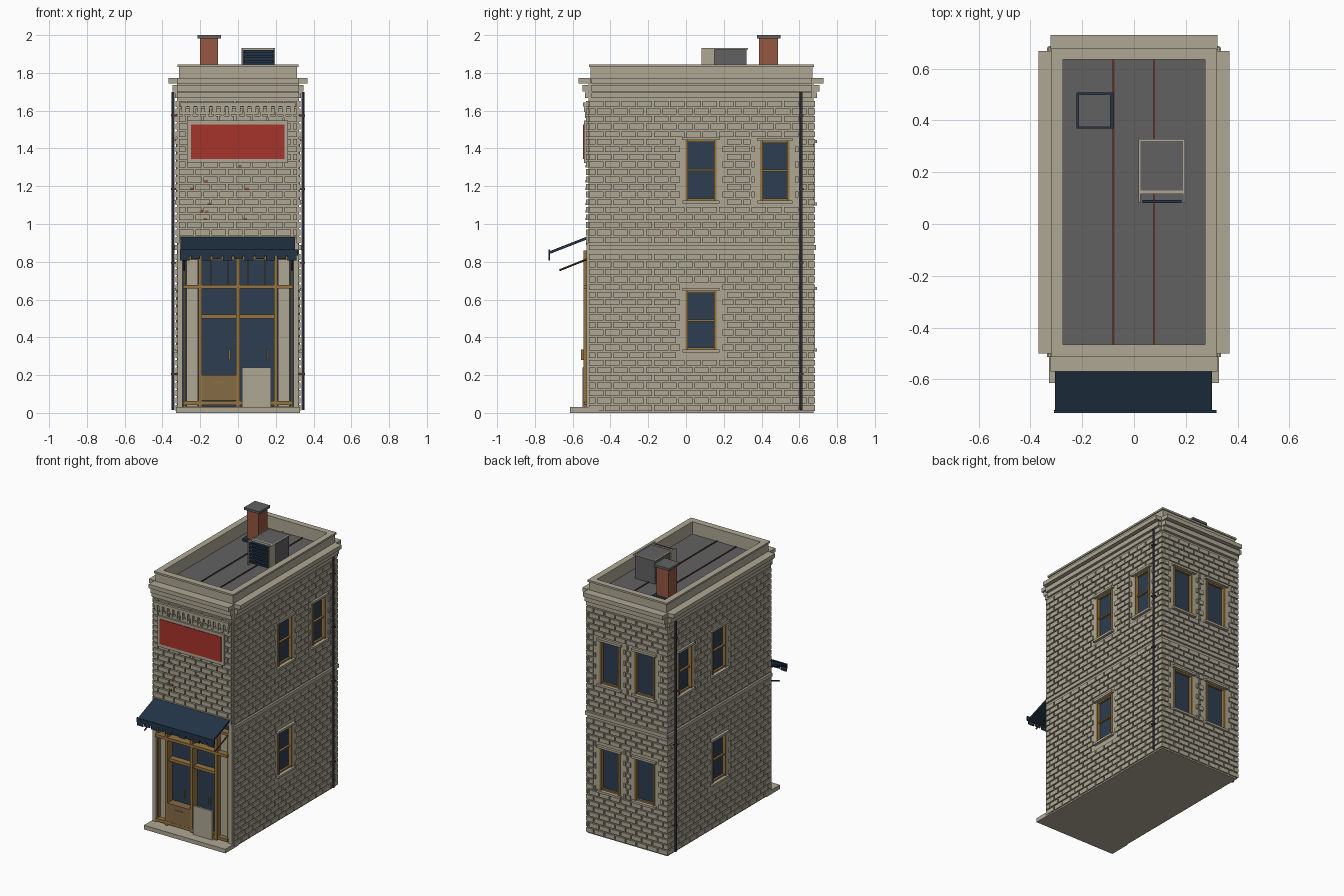
import bpy
import bmesh
import random
from mathutils import Vector

random.seed(4)
default_cube = bpy.data.objects.get("Cube")
if default_cube:
    bpy.data.objects.remove(default_cube, do_unlink=True)


def make_material(name, red, green, blue):
    """Flat material from display values, stored as linear values."""
    colour = [((c / 255 + .055) / 1.055) ** 2.4 for c in (red, green, blue)] + [1]
    material = bpy.data.materials.new(name)
    material.use_nodes = True
    material.diffuse_color = colour
    shader = material.node_tree.nodes["Principled BSDF"]
    shader.inputs["Base Color"].default_value = colour
    shader.inputs["Roughness"].default_value = .8
    return material


stone = make_material("pale stone", 174, 167, 148)
glass = make_material("blue glass", 45, 61, 80)
canvas = make_material("navy canvas", 34, 52, 71)
wood = make_material("golden wood", 150, 117, 64)
panel_wood = make_material("dull wood", 133, 107, 70)
brick_red = make_material("chimney brick", 150, 86, 65)
sign_red = make_material("sign red", 167, 51, 44)
grey = make_material("roof grey", 97, 97, 97)
rust = make_material("rusty brown", 88, 50, 42)
iron = make_material("dark iron", 64, 67, 74)

parts = {}


def part(name, material):
    """Mesh under construction for one named part."""
    if name not in parts:
        parts[name] = (bmesh.new(), material)
    return parts[name][0]


def box(bm, x, y, z):
    """Box from three (low, high) ranges."""
    ranges = [sorted(r) for r in (x, y, z)]
    made = bmesh.ops.create_cube(bm, size=1)
    for vert in made["verts"]:
        vert.co = [r[0] if c < 0 else r[1] for c, r in zip(vert.co, ranges)]


def prism(bm, profile, x_low, x_high):
    """Side profile of (y, z) points pulled along x."""
    ends = [[bm.verts.new((x, y, z)) for y, z in profile] for x in (x_low, x_high)]
    bm.faces.new(ends[0])
    bm.faces.new(reversed(ends[1]))
    for i in range(len(profile)):
        j = (i + 1) % len(profile)
        bm.faces.new((ends[0][j], ends[0][i], ends[1][i], ends[1][j]))


def rod(bm, start, end, radius):
    """Eight-sided rod between two points."""
    start, end = Vector(start), Vector(end)
    axis = end - start
    made = bmesh.ops.create_cone(bm, cap_ends=True, segments=8, radius1=radius,
                                 radius2=radius, depth=axis.length)
    turn = axis.to_track_quat('Z', 'Y')
    for vert in made["verts"]:
        vert.co = turn @ vert.co + (start + end) / 2


# Wall planes: position of the plane and whether it faces x or y
HALF, FRONT, BACK, ROOF = .322, -.515, .674, 1.75
walls = {"left": ("x", HALF, 1), "right": ("x", -HALF, -1),
         "front": ("y", FRONT, -1), "back": ("y", BACK, 1)}
spans = {"left": (-.514, .682), "right": (-.514, .682),
         "front": (-.312, .312), "back": (-.33, .33)}


def on_wall(bm, wall, along, height, depth):
    """Box on a wall; depth is measured outwards from the wall plane."""
    axis, plane, sign = walls[wall]
    out = [plane + sign * d for d in depth]
    if axis == "x":
        box(bm, out, along, height)
    else:
        box(bm, along, out, height)


# Windows set in pockets, some with a sash rail
openings = {wall: [] for wall in walls}
cutters = part("wall_cutters", stone)


def window(wall, centre, width, bottom, top, sash):
    low, high = centre - width / 2, centre + width / 2
    openings[wall].append((low - .012, high + .012, bottom - .015, top + .015))
    on_wall(cutters, wall, (low, high), (bottom, top), (-.035, .1))
    on_wall(part("window_glass", glass), wall, (low, high), (bottom, top), (-.034, -.02))
    frame = part("window_frames", wood)
    for side in ((low, low + .014), (high - .014, high)):
        on_wall(frame, wall, side, (bottom, top), (-.03, .005))
    rails = [bottom + .005, top - .005] + [(bottom + top) / 2] * sash
    for z in rails:
        on_wall(frame, wall, (low, high), (z - .005, z + .005), (-.03, -.005))
    trim = part("window_sills", stone)
    for z in (bottom - .008, top + .008):
        on_wall(trim, wall, (low - .015, high + .015), (z - .008, z + .008), (-.01, .02))


for wall in ("left", "right"):
    window(wall, .08, .165, .335, .645, True)
    window(wall, .08, .165, 1.125, 1.445, True)
    window(wall, .47, .155, 1.125, 1.44, True)
for x in (-.14, .14):
    window("back", x, .165, .34, .65, False)
    window("back", x, .165, 1.115, 1.43, False)

# Brick courses, clear of the windows, with toothed ends beside them
COURSE, LENGTH, GAP = .04, .086, .009


def brick_wall(wall, bottom, top, depth):
    bricks = part(wall + "_bricks", stone)
    start, end = spans[wall]
    for row in range(round((top - bottom) / COURSE)):
        z = bottom + row * COURSE
        z_range = (z, z + COURSE - GAP)
        solid = []
        for low, high, sill, head in openings[wall]:
            if z < head and z_range[1] > sill:
                tooth = .018 + .02 * (row % 2)
                solid.append((low - tooth, high + tooth))
        u = start - (row % 2) * LENGTH / 2
        while u < end:
            pieces = [(max(u, start), min(u + LENGTH - GAP, end))]
            for low, high in solid:
                pieces = [p for a, b in pieces
                          for p in ((a, min(b, low)), (max(a, high), b)) if p[1] > p[0]]
            for a, b in pieces:
                if b - a > .008:
                    on_wall(bricks, wall, (a, b), z_range, (-.005, depth))
            u += LENGTH


for wall in ("left", "right", "back"):
    brick_wall(wall, .01, .85, .009)
    brick_wall(wall, .9, 1.66, .009)
    on_wall(part("floor_band", stone), wall, spans[wall], (.862, .888), (0, .014))
brick_wall("front", .94, 1.66, .014)

# Wall core with a shop front recess
box(part("wall_core", stone), (-HALF, HALF), (FRONT, BACK), (0, ROOF))
on_wall(cutters, "front", (-.3, .3), (.035, .9), (-.05, .1))

# Stepped cornice, parapet and coping
cornice = part("cornice", stone)
steps = ((1.668, 1.697, .02), (1.702, 1.736, .034), (1.743, 1.772, .055))
for wall in walls:
    on_sides = walls[wall][0] == "x"
    reach = (-.5, .668) if on_sides else (-.322, .322)
    for low, high, depth in steps:
        on_wall(cornice, wall, reach, (low, high), (-.01, depth - .008 * on_sides))
parapet = part("parapet", stone)
for low, high, grow in ((ROOF, 1.832, 0), (1.832, 1.845, .008)):
    for s in (-1, 1):
        box(parapet, (s * .275, s * (.312 + grow)), (-.505 - grow, .67 + grow), (low, high))
    box(parapet, (-.275, .275), (-.505 - grow, -.465), (low, high))
    box(parapet, (-.275, .275), (.635, .67 + grow), (low, high))

# Roof, seams, chimney
box(part("roof", grey), (-.276, .276), (-.466, .636), (ROOF, ROOF + .005))
for x in (-.08, .077):
    box(part("roof_seams", rust), (x - .004, x + .004), (-.465, .635), (ROOF, ROOF + .01))
box(part("chimney_flashing", canvas), (-.222, -.08), (.368, .508), (ROOF, ROOF + .025))
box(part("chimney_stack", brick_red), (-.2, -.105), (.387, .487), (ROOF, 1.985))
box(part("chimney_cap", grey), (-.214, -.09), (.375, .5), (1.983, 2))

# Rooftop air unit with a louvred mouth and a thin rim
box(part("air_unit", grey), (.026, .189), (.13, .32), (ROOF, 1.928))
mouth = part("air_unit_frame", stone)
for x in (.018, .189):
    box(mouth, (x, x + .008), (.083, .15), (ROOF, 1.932))
    box(mouth, (x, x + .008), (.15, .328), (1.924, 1.931))
for z in (ROOF, 1.92):
    box(mouth, (.018, .197), (.116, .13), (z, z + .012))
box(mouth, (.018, .197), (.32, .328), (1.924, 1.931))
louvres = part("air_unit_louvres", canvas)
box(louvres, (.026, .189), (.122, .132), (ROOF, 1.92))
for i in range(6):
    z = 1.775 + i * .026
    box(louvres, (.032, .184), (.082, .092), (z, z + .014))

# Corbel row under the cornice
corbels = part("corbels", stone)
on_wall(corbels, "front", (-.305, .305), (1.622, 1.642), (0, .03))
for i in range(15):
    x = -.287 + i * .041
    on_wall(corbels, "front", (x - .013, x + .013), (1.592, 1.622), (0, .026))
    on_wall(corbels, "front", (x - .007, x + .007), (1.56, 1.592), (0, .02))

# Signboard
on_wall(part("sign_frame", stone), "front", (-.27, .265), (1.322, 1.548), (0, .026))
on_wall(part("sign_panel", sign_red), "front", (-.25, .245), (1.345, 1.527), (.02, .03))

# Scattered worn bricks
for i in range(9):
    x, z = random.uniform(-.26, .1), .94 + COURSE * random.randint(2, 9)
    on_wall(part("worn_bricks", brick_red), "front", (x, x + .02), (z, z + .012), (0, .017))

# Step, corner piers and shop front
box(part("front_step", stone), (-.328, .328), (-.615, -.46), (0, .03))
piers = part("shop_piers", stone)
posts = part("shop_frame", wood)
on_wall(part("shop_glass", glass), "front", (-.3, .3), (.035, .9), (-.049, -.035))
on_wall(piers, "front", (-.312, .312), (.89, .935), (0, .014))
for s in (-1, 1):
    on_wall(piers, "front", (s * .294, s * .32), (.03, .9), (-.04, .012))
    on_wall(piers, "front", (s * .212, s * .272), (.03, .82), (-.04, -.012))
    on_wall(posts, "front", (s * .191, s * .209), (.035, .86), (-.04, .027))
    on_wall(posts, "front", (s * .277, s * .287), (.035, .82), (-.04, .005))
    for x in (.05, .14):
        on_wall(posts, "front", (s * x, s * (x + .006)), (.67, .82), (-.04, -.025))
    handle = s * .1 + .055
    on_wall(posts, "front", (handle - .004, handle + .004), (.28, .335), (.028, .04))
on_wall(posts, "front", (-.01, .01), (.035, .86), (-.04, .022))
for z, half, depth in ((.052, .29, .022), (.668, .29, .028), (.51, .2, .008), (.82, .29, .01)):
    on_wall(posts, "front", (-half, half), (z - .01, z + .01), (-.04, depth))
on_wall(part("door_panel", panel_wood), "front", (-.19, -.01), (.065, .2), (-.04, .026))
on_wall(part("letter_slot", wood), "front", (-.13, -.07), (.16, .167), (.02, .032))
on_wall(part("standing_board", stone), "front", (.02, .175), (.03, .24), (.018, .032))

# Awning with scalloped valance and stays
awning = part("awning", canvas)
prism(awning, [(-.52, .935), (-.52, .92), (-.72, .842), (-.725, .855)], -.305, .302)
box(awning, (-.308, .318), (-.729, -.719), (.832, .864))
for i in range(11):
    x = -.306 + i * .0568
    box(awning, (x, x + .048), (-.727, -.721), (.808 + .006 * (i % 2), .834))
for x in (-.285, .285):
    rod(part("awning_stays", rust), (x, -.52, .815), (x, -.67, .755), .005)

# Drainpipes and clamps
for s in (-1, 1):
    rod(part("drainpipes", iron), (s * .343, .61, .015), (s * .343, .61, 1.7), .008)
    for z in (.2, .79, 1.18, 1.57):
        box(part("pipe_clamps", rust), (s * HALF, s * .354), (.598, .622), (z, z + .01))

# Turn the parts into objects
objects = {}
for name, (bm, material) in parts.items():
    bmesh.ops.recalc_face_normals(bm, faces=bm.faces)
    mesh = bpy.data.meshes.new(name)
    bm.to_mesh(mesh)
    bm.free()
    mesh.materials.append(material)
    objects[name] = bpy.data.objects.new(name, mesh)
    bpy.context.collection.objects.link(objects[name])

# Cut the window pockets and the shop recess
core, cutter = objects["wall_core"], objects["wall_cutters"]
cutter.hide_render = True
cut = core.modifiers.new("openings", "BOOLEAN")
cut.operation, cut.solver, cut.object = "DIFFERENCE", "EXACT", cutter
bpy.context.view_layer.objects.active = core
bpy.ops.object.modifier_apply(modifier=cut.name)
bpy.data.objects.remove(cutter, do_unlink=True)
